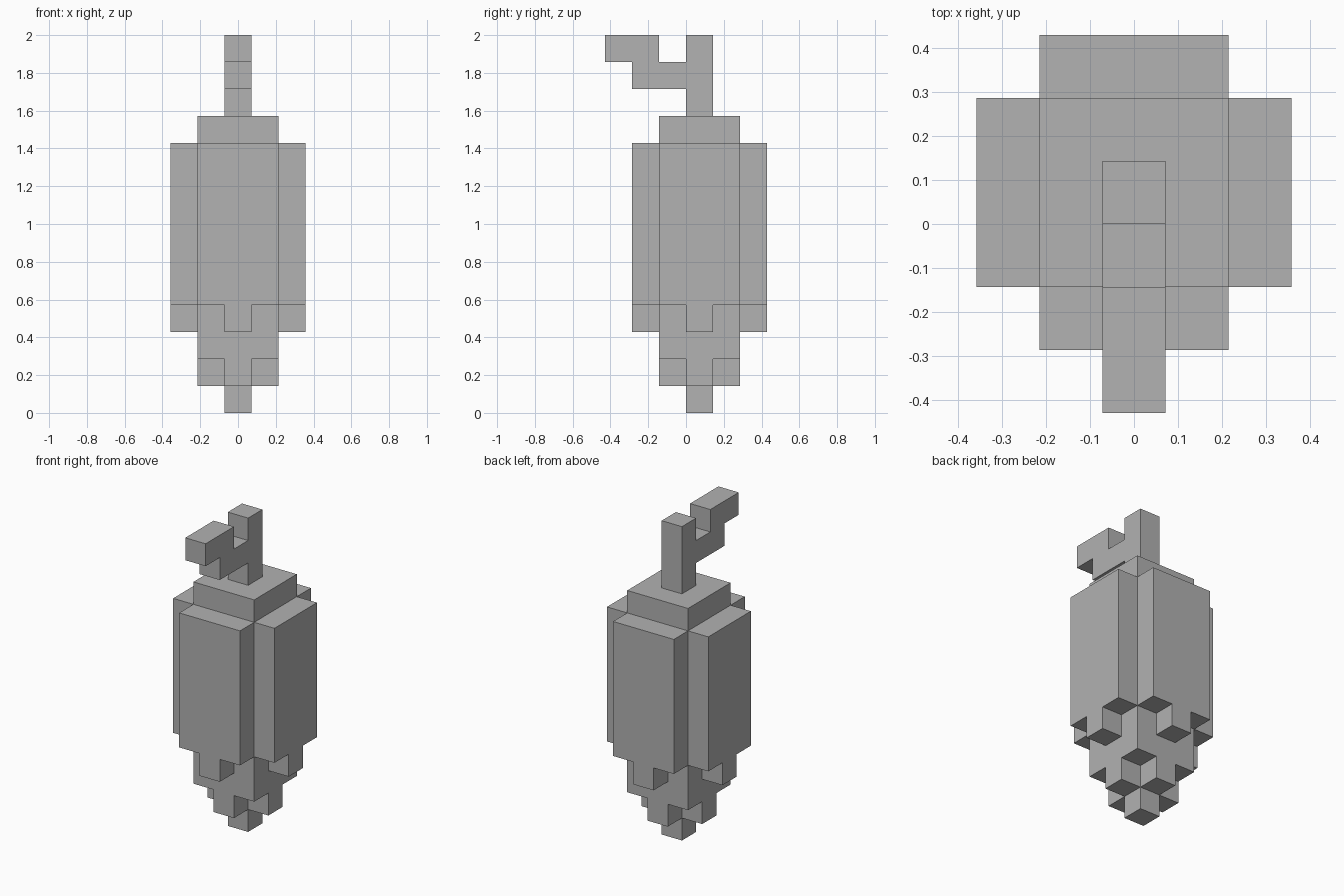
import bpy
import bmesh
from math import pi
from mathutils import Matrix, Vector

cube = bpy.data.objects.get("Cube")
if cube:
    bpy.data.objects.remove(cube, do_unlink=True)

U = 2 / 14                     # edge of one block
AXIS = Vector((0, 0.5, 0))     # body axis, in blocks

grey = bpy.data.materials.new("plain_grey")
grey.use_nodes = True
colour = (0.445, 0.445, 0.445, 1)
grey.diffuse_color = colour
grey.node_tree.nodes["Principled BSDF"].inputs["Base Color"].default_value = colour


def prism(name, outline, push, turn=0, centre=AXIS):
    """Extrude a flat outline (in blocks) along push, then turn it about z."""
    bm = bmesh.new()
    face = bm.faces.new([bm.verts.new(p) for p in outline])
    ext = bmesh.ops.extrude_face_region(bm, geom=[face], use_keep_orig=True)
    moved = [v for v in ext["geom"] if isinstance(v, bmesh.types.BMVert)]
    bmesh.ops.translate(bm, verts=moved, vec=push)
    bmesh.ops.recalc_face_normals(bm, faces=bm.faces)
    place = Matrix.Scale(U, 4) @ Matrix.Translation(centre) @ Matrix.Rotation(turn, 4, "Z")
    bm.transform(place)
    mesh = bpy.data.meshes.new(name)
    bm.to_mesh(mesh)
    bm.free()
    mesh.materials.append(grey)
    obj = bpy.data.objects.new(name, mesh)
    bpy.context.collection.objects.link(obj)
    return obj


def square(half, z):
    return [(-half, -half, z), (half, -half, z), (half, half, z), (-half, half, z)]


# Body core and the single block at the bottom
prism("body_core", square(1.5, 2), (0, 0, 9))
prism("bottom_tip", square(0.5, 0), (0, 0, 1))

# Cross-shaped step above the tip
quarter = [(0.5, -1.5, 1), (0.5, -0.5, 1), (1.5, -0.5, 1)]
cross = [Matrix.Rotation(i * pi / 2, 3, "Z") @ Vector(p) for i in range(4) for p in quarter]
prism("lower_cross", cross, (0, 0, 1))

# Four side panels, each with a small block hanging below its middle
half_panel = [(0.5, 3), (0.5, 4), (1.5, 4), (1.5, 10)]
panel = half_panel + [(-x, z) for x, z in reversed(half_panel)]
for i, side in enumerate(("front", "left", "back", "right")):
    prism(side + "_panel", [(x, -2.5, z) for x, z in panel], (0, 1, 0), i * pi / 2)

# Stem with its stepped hook toward the front
stem = [(0, 11), (1, 11), (1, 14), (0, 14), (0, 13), (-1, 13), (-1, 14),
        (-3, 14), (-3, 13), (-2, 13), (-2, 12), (0, 12)]
prism("hooked_stem", [(-0.5, y, z) for y, z in stem], (1, 0, 0), centre=Vector())
